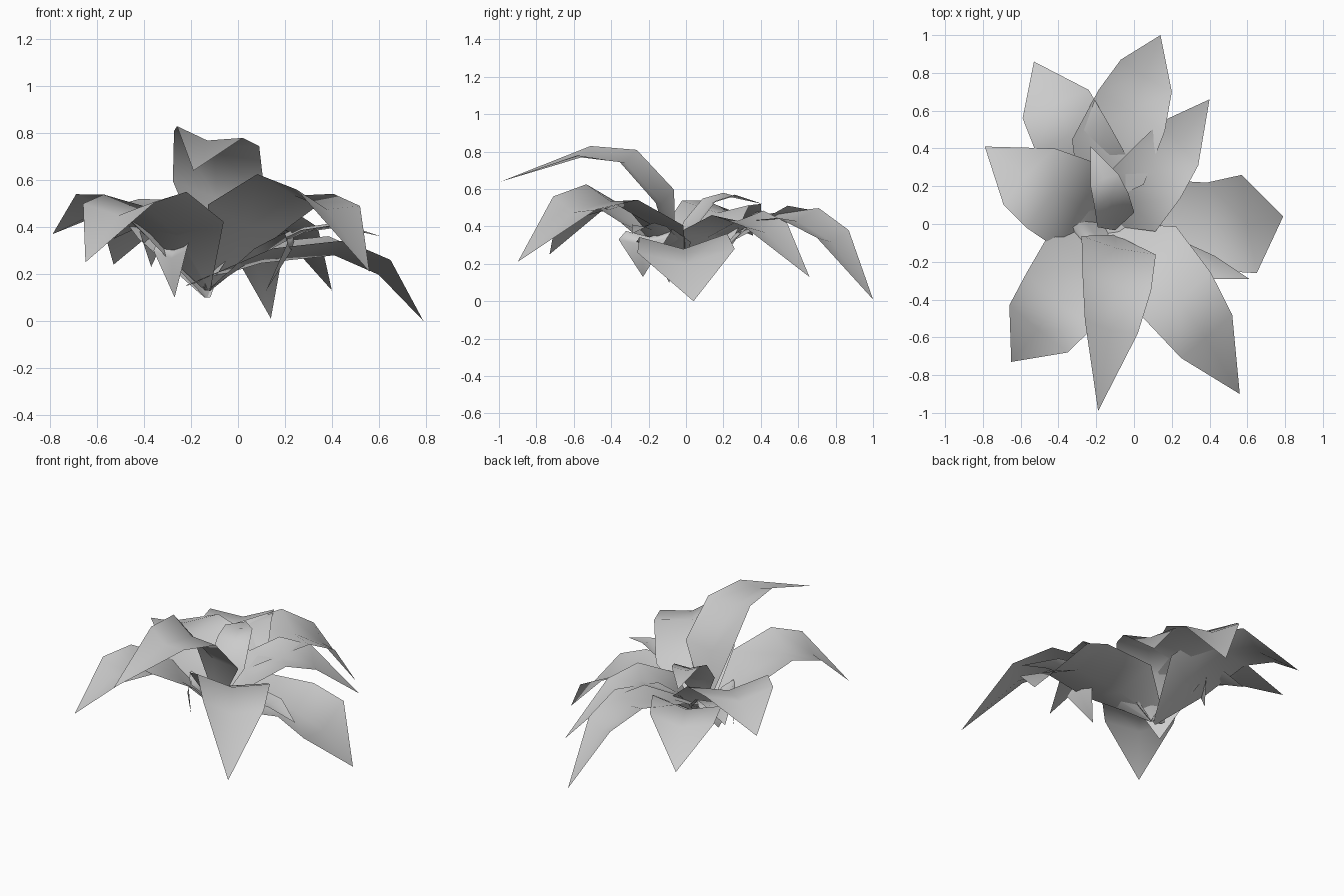
import bpy
from mathutils import Vector

if "Cube" in bpy.data.objects:
    bpy.data.objects.remove(bpy.data.objects["Cube"])

# Single leaf colour
grey = bpy.data.materials.new("leaf grey")
grey.use_nodes = True
colour = (0.6, 0.6, 0.6, 1.0)
grey.diffuse_color = colour
bsdf = next(n for n in grey.node_tree.nodes if n.type == 'BSDF_PRINCIPLED')
bsdf.inputs["Base Color"].default_value = colour
bsdf.inputs["Roughness"].default_value = 0.8

# Cross rows of the shared leaf shape, base to shoulder:
# share towards tip, share towards base, width, crease depth
ROWS = [(0.0, 1.0, 0.08, 0.0),
        (-0.41, 0.515, 1.3, 0.14),
        (-0.37, 0.147, 1.2, 0.14),
        (0.0, 0.0, 1.0, 0.14)]


def leaf(name, base, left, right, tip, belly=1.0):
    """Arched, creased leaf placed by its base, two shoulder points and tip."""
    base, left, right, tip = map(Vector, (base, left, right, tip))
    middle = (left + right) / 2
    across = right - left
    normal = across.cross(tip - base).normalized()
    if normal.z < 0:
        normal, across = -normal, -across

    verts, faces = [], []
    for to_tip, to_base, width, crease in ROWS:
        centre = middle + to_tip * (tip - middle) + to_base * (base - middle)
        half = across * width / 2
        if to_base > 0:
            half *= belly
        rib = centre - normal * crease * across.length
        verts += [centre - half, rib, centre + half]
    for row in range(len(ROWS) - 1):
        for side in (0, 1):
            a = row * 3 + side
            faces.append((a, a + 1, a + 4, a + 3))
    end = len(verts)
    verts.append(tip)
    faces += [(end - 3, end - 2, end), (end - 2, end - 1, end)]

    mesh = bpy.data.meshes.new(name)
    mesh.from_pydata(verts, [], faces)
    mesh.materials.append(grey)
    mesh.shade_smooth()
    obj = bpy.data.objects.new(name, mesh)
    bpy.context.collection.objects.link(obj)
    return obj


root = (-0.13, 0.0, 0.13)

# Large leaves, around the plant
leaf("front_upper_leaf", (-0.1, -0.06, 0.2),
     (-0.26, -0.51, 0.83), (0.02, -0.58, 0.78), (-0.19, -0.99, 0.64), 1.08)
leaf("front_left_leaf", root,
     (0.25, -0.71, 0.56), (0.52, -0.48, 0.49), (0.56, -0.9, 0.21))
leaf("front_right_leaf", root,
     (-0.66, -0.43, 0.5), (-0.35, -0.68, 0.51), (-0.65, -0.73, 0.25), 0.95)
leaf("left_leaf", (-0.22, 0.0, 0.15),
     (0.57, 0.26, 0.28), (0.65, -0.26, 0.26), (0.79, 0.04, 0.0), 0.75)
leaf("back_left_leaf", root,
     (0.14, 0.54, 0.42), (0.34, 0.31, 0.4), (0.4, 0.66, 0.13))
leaf("back_leaf", (-0.27, 0.07, 0.24),
     (-0.07, 0.87, 0.38), (0.2, 0.7, 0.34), (0.14, 1.0, 0.01), 1.08)
leaf("back_right_leaf", (-0.13, 0.03, 0.1),
     (-0.59, 0.56, 0.45), (-0.24, 0.71, 0.48), (-0.53, 0.86, 0.24), 0.9)
leaf("right_leaf", (-0.13, 0.03, 0.1),
     (-0.69, 0.1, 0.54), (-0.42, 0.4, 0.52), (-0.79, 0.41, 0.37))

# Small leaf standing in the middle, and one peeping out on the left
leaf("centre_small_leaf", (-0.1, -0.03, 0.22),
     (-0.23, 0.2, 0.58), (-0.08, 0.26, 0.57), (-0.23, 0.41, 0.52))
leaf("left_small_leaf", root,
     (0.43, -0.17, 0.42), (0.42, -0.29, 0.41), (0.61, -0.29, 0.36))

# Curled small leaves whose tips hang under the large ones
leaf("front_curled_leaf", root,
     (0.24, -0.1, 0.34), (0.21, -0.36, 0.33), (0.12, -0.23, 0.13), 0.8)
leaf("right_curled_leaf", root,
     (-0.36, 0.0, 0.3), (-0.22, -0.2, 0.3), (-0.27, -0.09, 0.1), 0.8)
leaf("back_curled_leaf", root,
     (-0.42, 0.09, 0.38), (-0.3, 0.3, 0.38), (-0.37, 0.2, 0.23), 0.8)
leaf("back_right_small_leaf", root,
     (-0.46, 0.19, 0.42), (-0.36, 0.34, 0.43), (-0.53, 0.36, 0.35))
